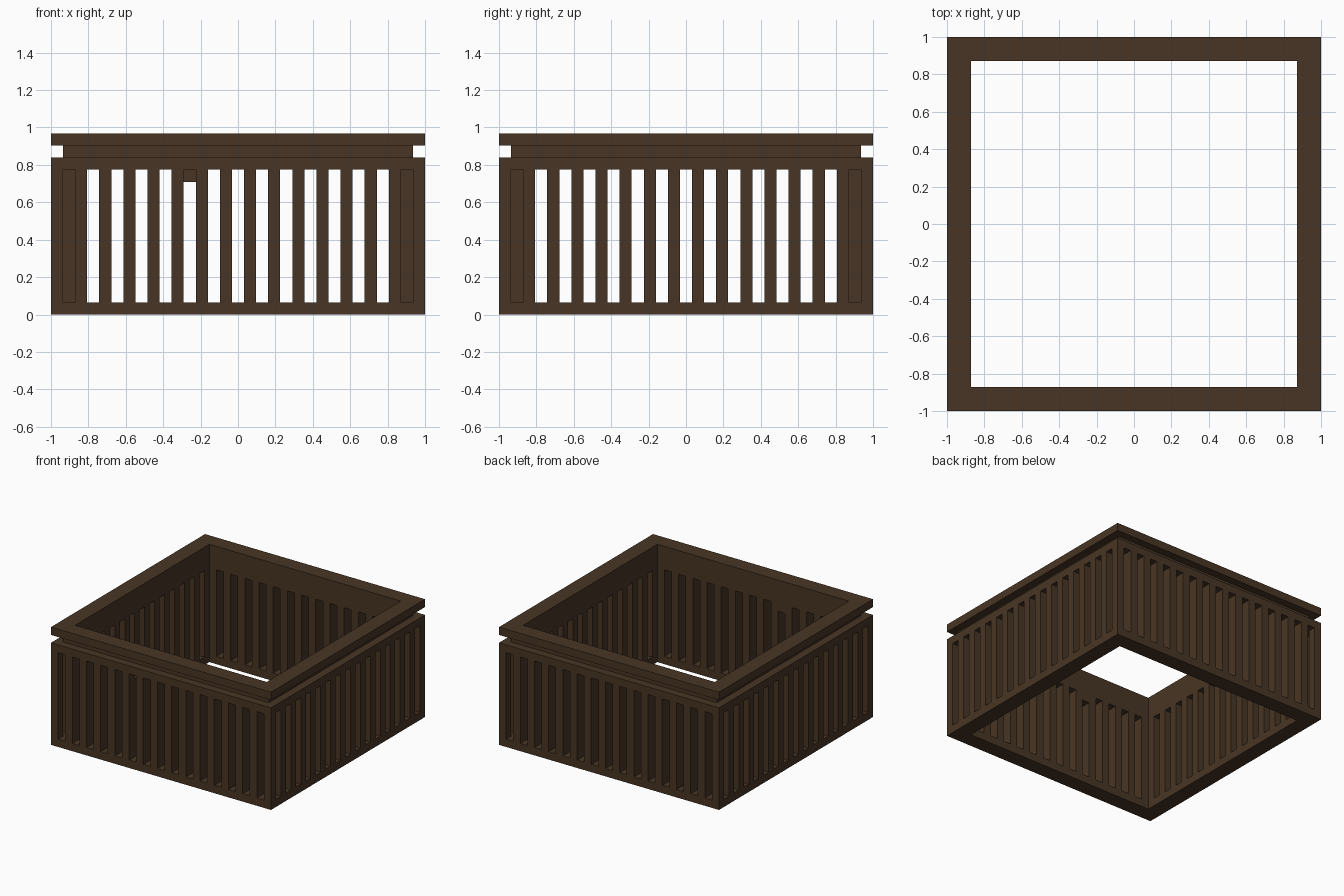
import bpy
import bmesh
import math
from mathutils import Matrix, Vector

if "Cube" in bpy.data.objects:
    bpy.data.objects.remove(bpy.data.objects["Cube"], do_unlink=True)

U = 2 / 31            # one grid unit: the frame is 31 units wide, 15 tall
INNER = 1 - 2 * U     # half width of the opening

wood = bpy.data.materials.new("dark_brown_wood")
wood.use_nodes = True
COLOUR = (0.064, 0.036, 0.018, 1)
wood.diffuse_color = COLOUR
bsdf = wood.node_tree.nodes["Principled BSDF"]
bsdf.inputs["Base Color"].default_value = COLOUR
bsdf.inputs["Roughness"].default_value = 0.9


def finish(name, bm):
    bmesh.ops.recalc_face_normals(bm, faces=bm.faces)
    mesh = bpy.data.meshes.new(name)
    bm.to_mesh(mesh)
    bm.free()
    mesh.materials.append(wood)
    obj = bpy.data.objects.new(name, mesh)
    bpy.context.collection.objects.link(obj)
    return obj


def add_box(bm, lo, hi, turn=0):
    """Box between two corners, turned about the vertical axis."""
    lo, hi = Vector(lo), Vector(hi)
    matrix = (Matrix.Rotation(turn, 4, "Z")
              @ Matrix.Translation((lo + hi) / 2)
              @ Matrix.Diagonal((*(hi - lo), 1)))
    bmesh.ops.create_cube(bm, size=1, matrix=matrix)


def square_ring(name, outer, z0, z1):
    """Square frame: a rectangular section carried round four corners."""
    bm = bmesh.new()
    section = [(outer, z0), (outer, z1), (INNER, z1), (INNER, z0)]
    corners = [(-1, -1), (1, -1), (1, 1), (-1, 1)]
    loops = [[bm.verts.new((sx * r, sy * r, z)) for r, z in section]
             for sx, sy in corners]
    for i in range(4):
        a, b = loops[i], loops[(i + 1) % 4]
        for j in range(4):
            k = (j + 1) % 4
            bm.faces.new((a[j], b[j], b[k], a[k]))
    return finish(name, bm)


# Stacked frames: bottom rail, upper rail, recessed neck, top cap
square_ring("bottom_rail", 1, 0, U)
square_ring("upper_rail", 1, 12 * U, 13 * U)
square_ring("recessed_neck", 1 - U, 13 * U, 14 * U)
square_ring("top_cap", 1, 14 * U, 15 * U)

# Vertical slats on each wall, every second unit
for side, name in enumerate(("front", "left", "back", "right")):
    bm = bmesh.new()
    for col in range(2, 29, 2):
        x = -1 + col * U
        add_box(bm, (x, -1, U), (x + U, -INNER, 12 * U), side * math.pi / 2)
    finish(name + "_slats", bm)

# Slim corner posts
bm = bmesh.new()
for side in range(4):
    add_box(bm, (-1, -1, U), (-1 + U, -1 + U, 12 * U), side * math.pi / 2)
finish("corner_posts", bm)

# Small block filling the top of one front gap, on the inner side
bm = bmesh.new()
x = -1 + 11 * U
add_box(bm, (x, -1 + U, 11 * U), (x + U, -INNER, 12 * U))
finish("gap_block", bm)
